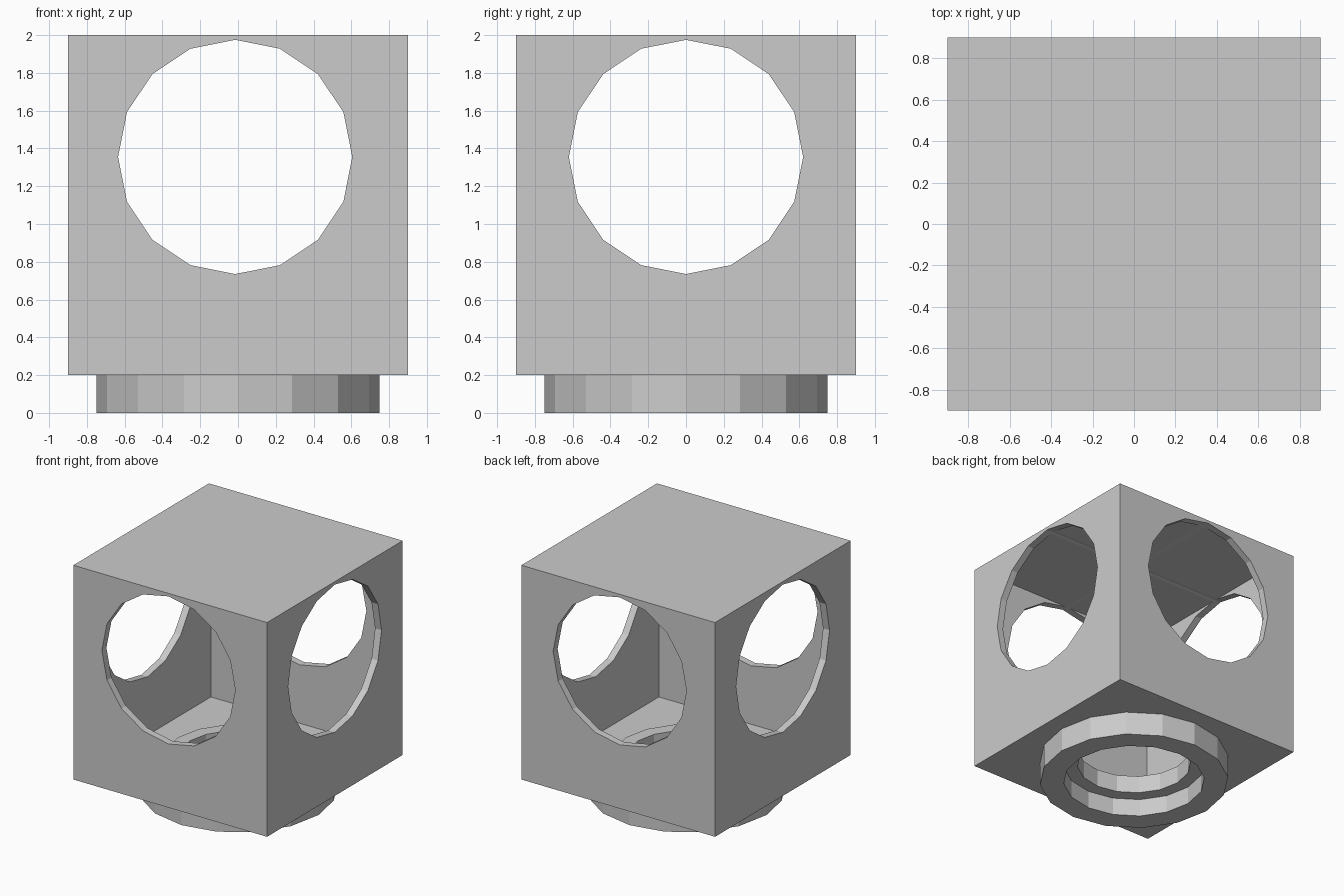
import bpy, math

if "Cube" in bpy.data.objects:
    bpy.data.objects.remove(bpy.data.objects["Cube"])

SIDES = 16


def box(name, size, loc):
    bpy.ops.mesh.primitive_cube_add(size=1, location=loc)
    ob = bpy.context.object
    ob.name = name
    ob.scale = size
    bpy.ops.object.transform_apply(location=False, rotation=False, scale=True)
    return ob


def cylinder(name, radius, depth, loc, rot=(0, 0, 0)):
    bpy.ops.mesh.primitive_cylinder_add(vertices=SIDES, radius=radius, depth=depth,
                                        location=loc, rotation=rot)
    ob = bpy.context.object
    ob.name = name
    return ob


def cut(target, cutter):
    cutter.hide_render = True
    mod = target.modifiers.new("cut", 'BOOLEAN')
    mod.operation = 'DIFFERENCE'
    mod.solver = 'EXACT'
    mod.object = cutter
    bpy.context.view_layer.objects.active = target
    bpy.ops.object.modifier_apply(modifier=mod.name)
    bpy.data.objects.remove(cutter, do_unlink=True)


def ring(name, inner, outer, z0, z1):
    # square profile swept around z as a flat-sided ring
    profile = [(inner, z0), (outer, z0), (outer, z1), (inner, z1)]
    verts, faces = [], []
    for i in range(SIDES):
        a = 2 * math.pi * i / SIDES
        verts += [(r * math.cos(a), r * math.sin(a), z) for r, z in profile]
        j = (i + 1) % SIDES
        for k in range(4):
            m = (k + 1) % 4
            faces.append((i * 4 + k, j * 4 + k, j * 4 + m, i * 4 + m))
    mesh = bpy.data.meshes.new(name)
    # reversed winding so the normals face outward
    mesh.from_pydata(verts, [], [f[::-1] for f in faces])
    ob = bpy.data.objects.new(name, mesh)
    bpy.context.collection.objects.link(ob)
    return ob


# hollow cube shell
wall, floor_z, ceiling_z = 0.06, 0.245, 1.97
shell = box("cube_shell", (1.8, 1.8, 1.8), (0, 0, 1.1))
cut(shell, box("cavity_cutter", (1.8 - 2 * wall, 1.8 - 2 * wall, ceiling_z - floor_z),
               (0, 0, (floor_z + ceiling_z) / 2)))

# round openings through the four walls, and the one in the floor
cut(shell, cylinder("front_back_cutter", 0.62, 3, (-0.015, 0, 1.355), (math.pi / 2, 0, 0)))
cut(shell, cylinder("side_cutter", 0.62, 3, (0, 0, 1.355), (0, math.pi / 2, 0)))
cut(shell, cylinder("floor_cutter", 0.5, 0.4, (0, 0, 0.2)))

# base ring below and stepped collar set through the floor
ring("base_ring", 0.56, 0.75, 0.0, 0.2)
ring("floor_collar", 0.45, 0.56, 0.15, 0.30)
